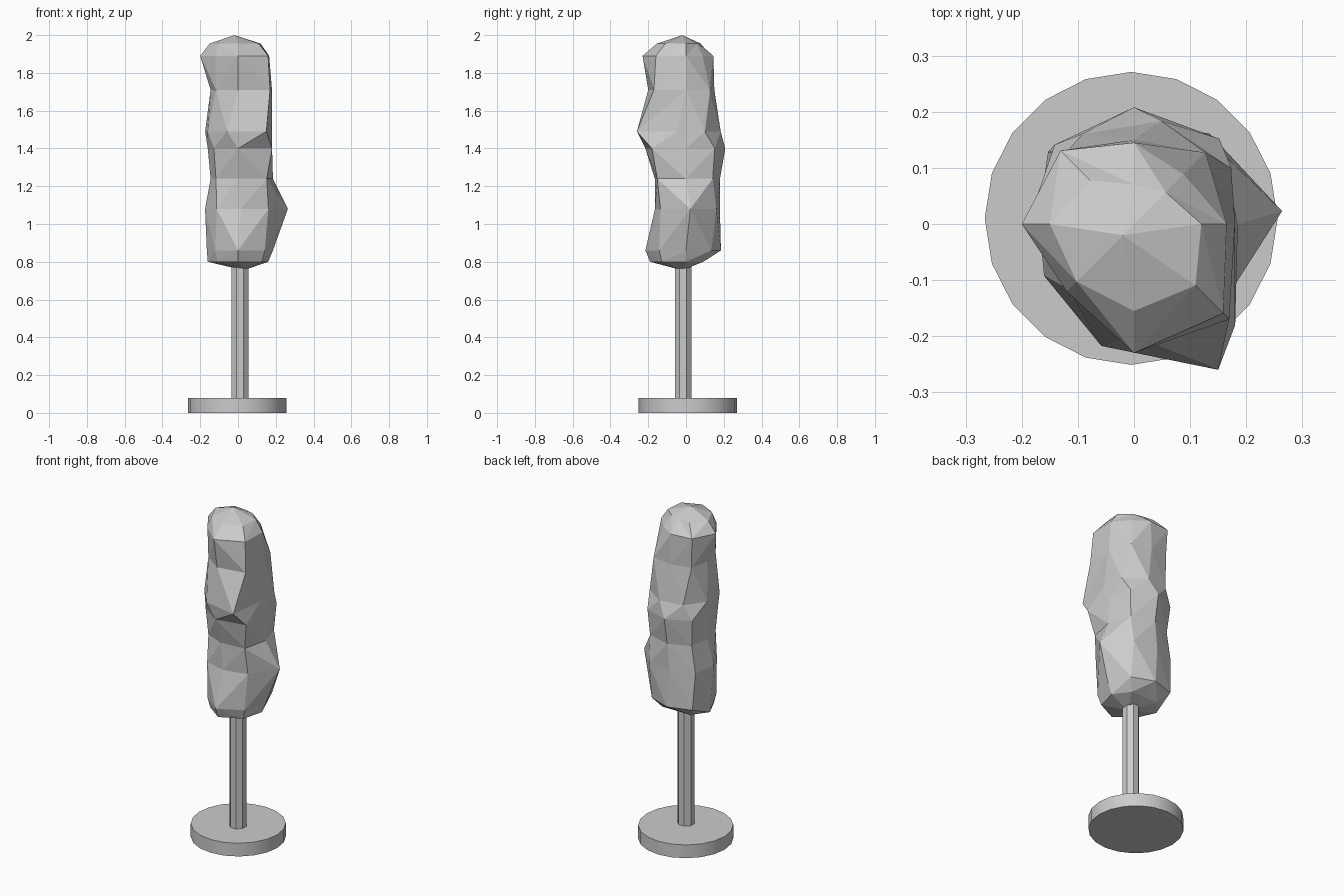
import bpy, bmesh
from math import radians, cos, sin

if "Cube" in bpy.data.objects:
    bpy.data.objects.remove(bpy.data.objects["Cube"])


def cylinder(name, sides, radius, x, y, z0, z1, turn=0):
    bpy.ops.mesh.primitive_cylinder_add(vertices=sides, radius=radius, depth=z1 - z0,
                                        location=(x, y, (z0 + z1) / 2),
                                        rotation=(0, 0, radians(turn)))
    bpy.context.object.name = name
    bpy.ops.object.shade_smooth_by_angle(angle=radians(40))


# Round base and trunk
cylinder("base", 20, 0.261, -0.005, 0.01, 0, 0.08)
cylinder("trunk", 8, 0.048, 0.01, -0.015, 0.07, 0.82, 22.5)

# Lumpy faceted foliage: height, twist in degrees, radii every 45 degrees
rings = [
    (0.80, 0, [.16, .13, .09, .13, .16, .155, .19, .18]),
    (0.86, 0, [.185, .19, .185, .20, .165, .17, .215, .20]),
    (1.08, 5, [.265, .21, .18, .20, .175, .175, .165, .21]),
    (1.24, 0, [.185, .20, .18, .18, .145, .165, .165, .215]),
    (1.40, 0, [.178, .215, .208, .20, .16, .18, .215, .255]),
    (1.49, -15, [.185, .20, .19, .185, .18, .185, .225, .30]),
    (1.71, 0, [.18, .18, .15, .175, .145, .165, .20, .24]),
    (1.89, 0, [.165, .125, .145, .185, .20, .17, .23, .225]),
    (1.955, 0, [.12, .08, .07, .11, .15, .145, .155, .155]),
]
bm = bmesh.new()
loops = []
for z, twist, radii in rings:
    loop = []
    for i, r in enumerate(radii):
        a = radians(45 * i + twist)
        loop.append(bm.verts.new((r * cos(a), r * sin(a), z)))
    loops.append(loop)
bottom = bm.verts.new((0.03, -0.02, 0.755))
top = bm.verts.new((-0.02, -0.02, 2.0))


def bulge(p, q):
    return (p.co + q.co).xy.length


for i in range(8):
    j = (i + 1) % 8
    bm.faces.new((bottom, loops[0][j], loops[0][i]))
    bm.faces.new((top, loops[-1][i], loops[-1][j]))
    # Split each quad along its outermost diagonal
    for lo, hi in zip(loops, loops[1:]):
        a, b, c, d = lo[i], lo[j], hi[j], hi[i]
        if bulge(a, c) < bulge(b, d):
            a, b, c, d = b, c, d, a
        bm.faces.new((a, b, c))
        bm.faces.new((a, c, d))
bmesh.ops.recalc_face_normals(bm, faces=bm.faces[:])
mesh = bpy.data.meshes.new("foliage")
bm.to_mesh(mesh)
bm.free()
bpy.context.collection.objects.link(bpy.data.objects.new("foliage", mesh))
